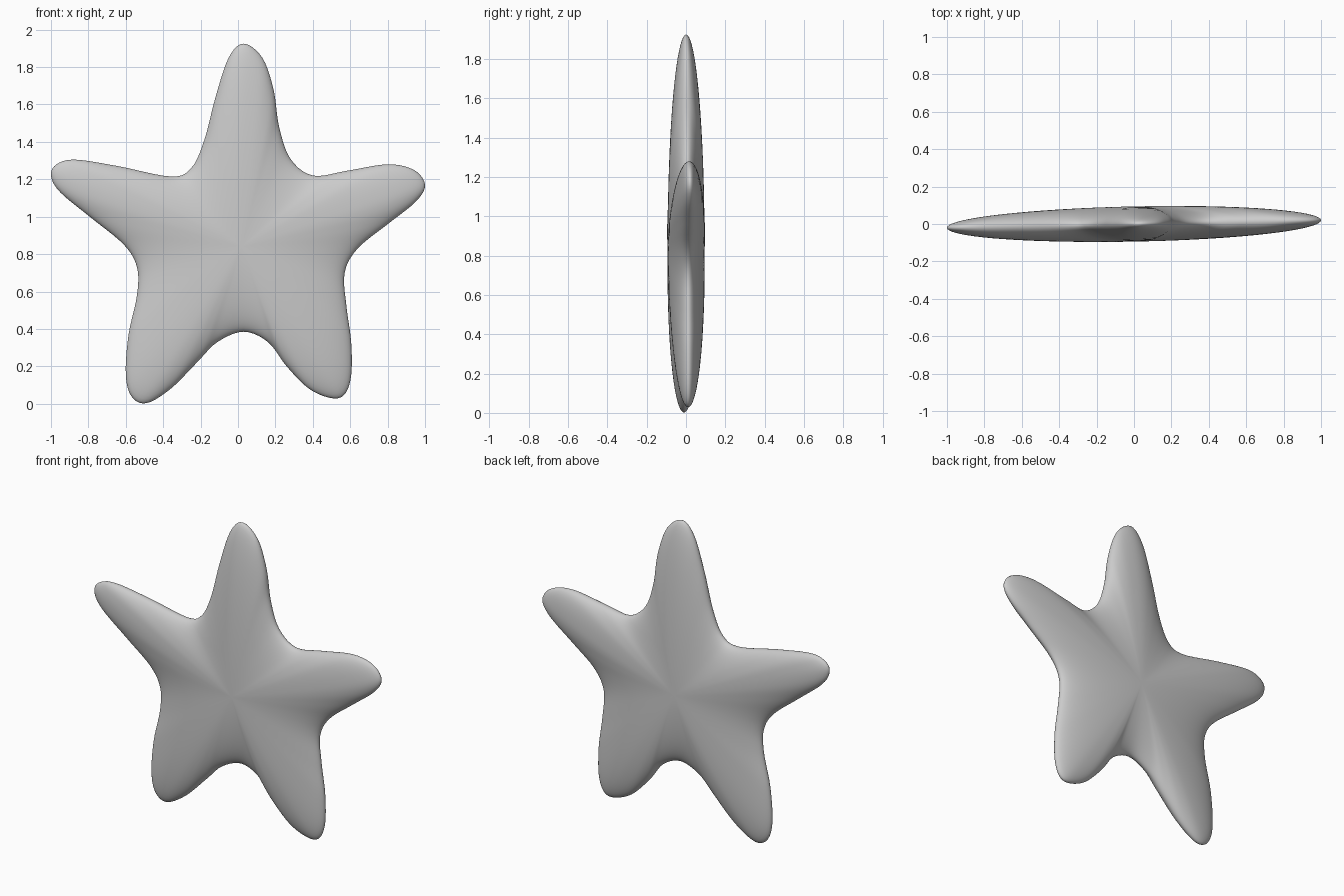
import bpy, bmesh, math
from mathutils import Vector

if "Cube" in bpy.data.objects:
    bpy.data.objects.remove(bpy.data.objects["Cube"])

# Star outline in x, z (clockwise from the top tip)
OUTLINE = [(.03, 1.925), (.13, 1.85), (.19, 1.68), (.22, 1.48), (.28, 1.31), (.40, 1.22),
           (.58, 1.245), (.80, 1.28), (.94, 1.25), (1.0, 1.17), (.95, 1.08), (.80, .96),
           (.64, .83), (.57, .70), (.58, .52), (.605, .33), (.605, .15), (.57, .05),
           (.50, .03), (.38, .08), (.26, .20), (.16, .33), (.03, .385), (-.11, .33),
           (-.22, .22), (-.36, .08), (-.49, .003), (-.57, .04), (-.60, .16), (-.585, .37),
           (-.54, .58), (-.54, .73), (-.61, .85), (-.78, .99), (-.95, 1.13), (-1.0, 1.22),
           (-.97, 1.28), (-.87, 1.305), (-.64, 1.27), (-.36, 1.215), (-.25, 1.26),
           (-.18, 1.41), (-.12, 1.64), (-.05, 1.85)]
CENTRE = Vector((.02, .84))
HALF_THICK = .094
RINGS, STEPS = 20, 5


def smooth_loop(points, steps):
    """Closed Catmull-Rom curve through the points."""
    p = [Vector(q) for q in points]
    n, out = len(p), []
    for i in range(n):
        a, b, c, d = p[i - 1], p[i], p[(i + 1) % n], p[(i + 2) % n]
        for k in range(steps):
            t = k / steps
            out.append(.5 * (2 * b + (c - a) * t + (2 * a - 5 * b + 4 * c - d) * t ** 2
                             + (3 * b - a - 3 * c + d) * t ** 3))
    return out


loop = smooth_loop(OUTLINE, STEPS)
bm = bmesh.new()


def ring(angle, side):
    """Outline shrunk toward the centre and lifted to an elliptical dome."""
    s, h = math.sin(angle), HALF_THICK * math.cos(angle)
    verts = []
    for p in loop:
        q = CENTRE + (p - CENTRE) * s
        verts.append(bm.verts.new((q.x, side * h + .02 * q.x, q.y)))
    return verts


def bridge(a, b):
    n = len(a)
    for i in range(n):
        j = (i + 1) % n
        bm.faces.new((a[i], a[j], b[j], b[i]))


# Front and back domes share the rim
rim = ring(math.pi / 2, 0)
for side in (-1, 1):
    last = rim
    for k in range(RINGS - 1, 0, -1):
        cur = ring(math.pi / 2 * k / RINGS, side)
        bridge(last, cur)
        last = cur
    pole = bm.verts.new((CENTRE.x, side * HALF_THICK, CENTRE.y))
    for i in range(len(last)):
        bm.faces.new((last[i], last[(i + 1) % len(last)], pole))

bmesh.ops.recalc_face_normals(bm, faces=bm.faces)
mesh = bpy.data.meshes.new("starfish_body")
bm.to_mesh(mesh)
bm.free()
for f in mesh.polygons:
    f.use_smooth = True
body = bpy.data.objects.new("starfish_body", mesh)
bpy.context.collection.objects.link(body)
